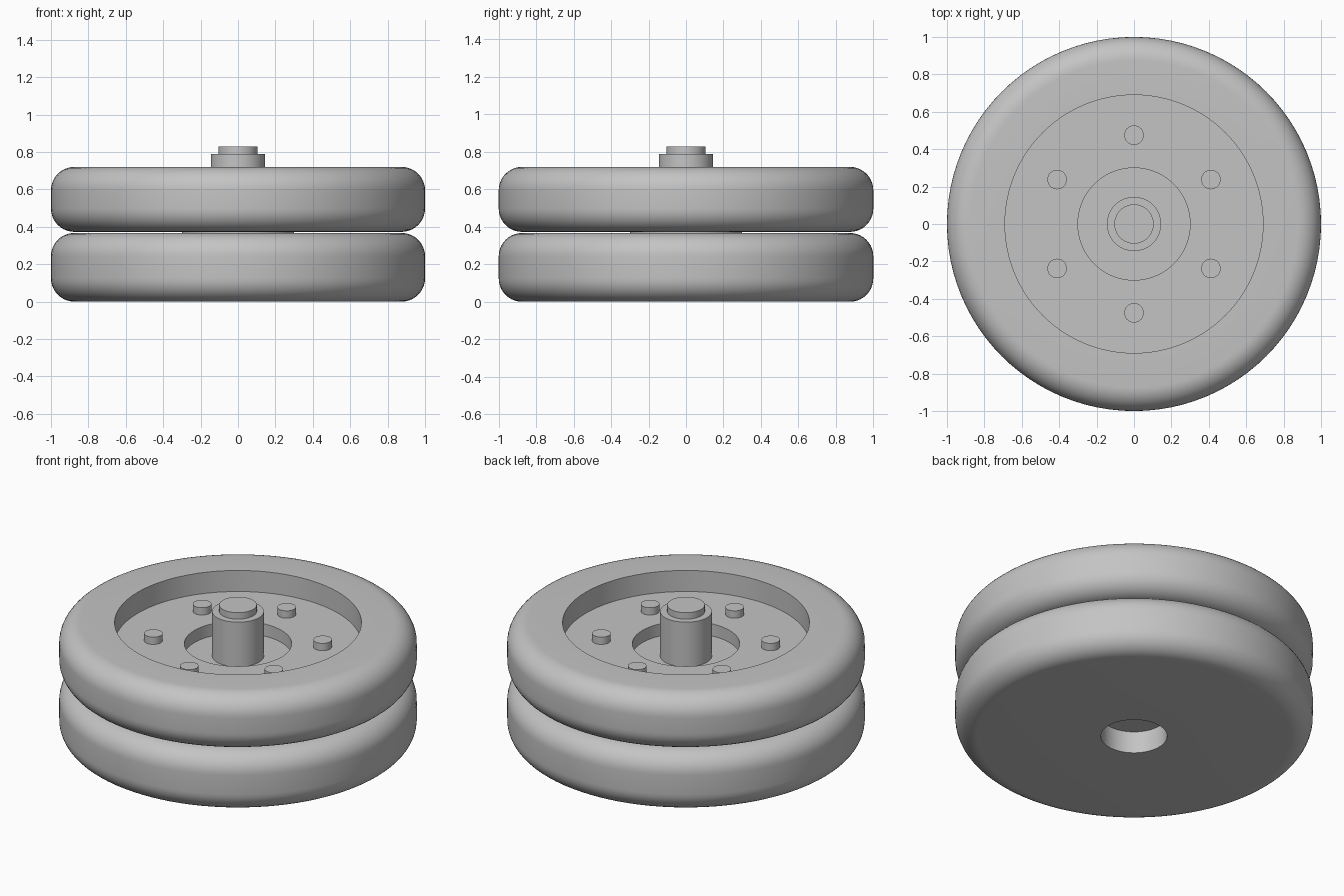
import bpy, bmesh, math

cube = bpy.data.objects.get("Cube")
if cube:
    bpy.data.objects.remove(cube, do_unlink=True)

# One plain grey for everything
GREY = (0.55, 0.55, 0.55, 1)
grey = bpy.data.materials.new("plain grey")
grey.diffuse_color = GREY
grey.use_nodes = True
grey.node_tree.nodes["Principled BSDF"].inputs["Base Color"].default_value = GREY


def lathe(name, profile, segments=96, location=(0, 0, 0)):
    """Spin an (r, z) profile, whose ends lie on the axis, into a solid."""
    bm = bmesh.new()
    verts = [bm.verts.new((r, 0, z)) for r, z in profile]
    edges = [bm.edges.new(pair) for pair in zip(verts, verts[1:])]
    bmesh.ops.spin(bm, geom=verts + edges, cent=(0, 0, 0), axis=(0, 0, 1),
                   angle=math.tau, steps=segments)
    bmesh.ops.remove_doubles(bm, verts=bm.verts, dist=1e-5)
    bmesh.ops.recalc_face_normals(bm, faces=bm.faces)
    mesh = bpy.data.meshes.new(name)
    bm.to_mesh(mesh)
    bm.free()
    mesh.materials.append(grey)
    obj = bpy.data.objects.new(name, mesh)
    obj.location = location
    bpy.context.collection.objects.link(obj)
    bpy.ops.object.select_all(action="DESELECT")
    obj.select_set(True)
    bpy.context.view_layer.objects.active = obj
    bpy.ops.object.shade_smooth_by_angle(angle=math.radians(30))
    return obj


def tyre(bottom, top, fillet=0.125, steps=10):
    """Outer tyre section with rounded shoulders, from bottom to top."""
    points = []
    for centre, start in ((bottom + fillet, -90), (top - fillet, 0)):
        for i in range(steps + 1):
            a = math.radians(start + 90 * i / steps)
            points.append((1 - fillet + fillet * math.cos(a),
                           centre + fillet * math.sin(a)))
    return points


# Lower wheel with a blind axle hole underneath
lathe("lower_wheel", [(0, 0.135), (0.185, 0.135), (0.185, 0)]
      + tyre(0, 0.367) + [(0, 0.367)])

# Upper wheel with a stepped rim recess
lathe("upper_wheel", [(0, 0.373)] + tyre(0.373, 0.72)
      + [(0.69, 0.72), (0.69, 0.59), (0.3, 0.59), (0.3, 0.515), (0, 0.515)])

# Hub between the wheels
lathe("inner_hub", [(0, 0.34), (0.3, 0.34), (0.3, 0.4), (0, 0.4)])

# Axle with a narrower end
lathe("axle", [(0, 0.5), (0.145, 0.5), (0.145, 0.79), (0.105, 0.79),
               (0.105, 0.83), (0, 0.83)], 64)

# Ring of six wheel bolts
for i in range(6):
    a = math.radians(30 + 60 * i)
    lathe(f"wheel_bolt_{i + 1}", [(0, -0.02), (0.052, -0.02), (0.052, 0.045), (0, 0.045)],
          32, (0.475 * math.cos(a), 0.475 * math.sin(a), 0.59))
